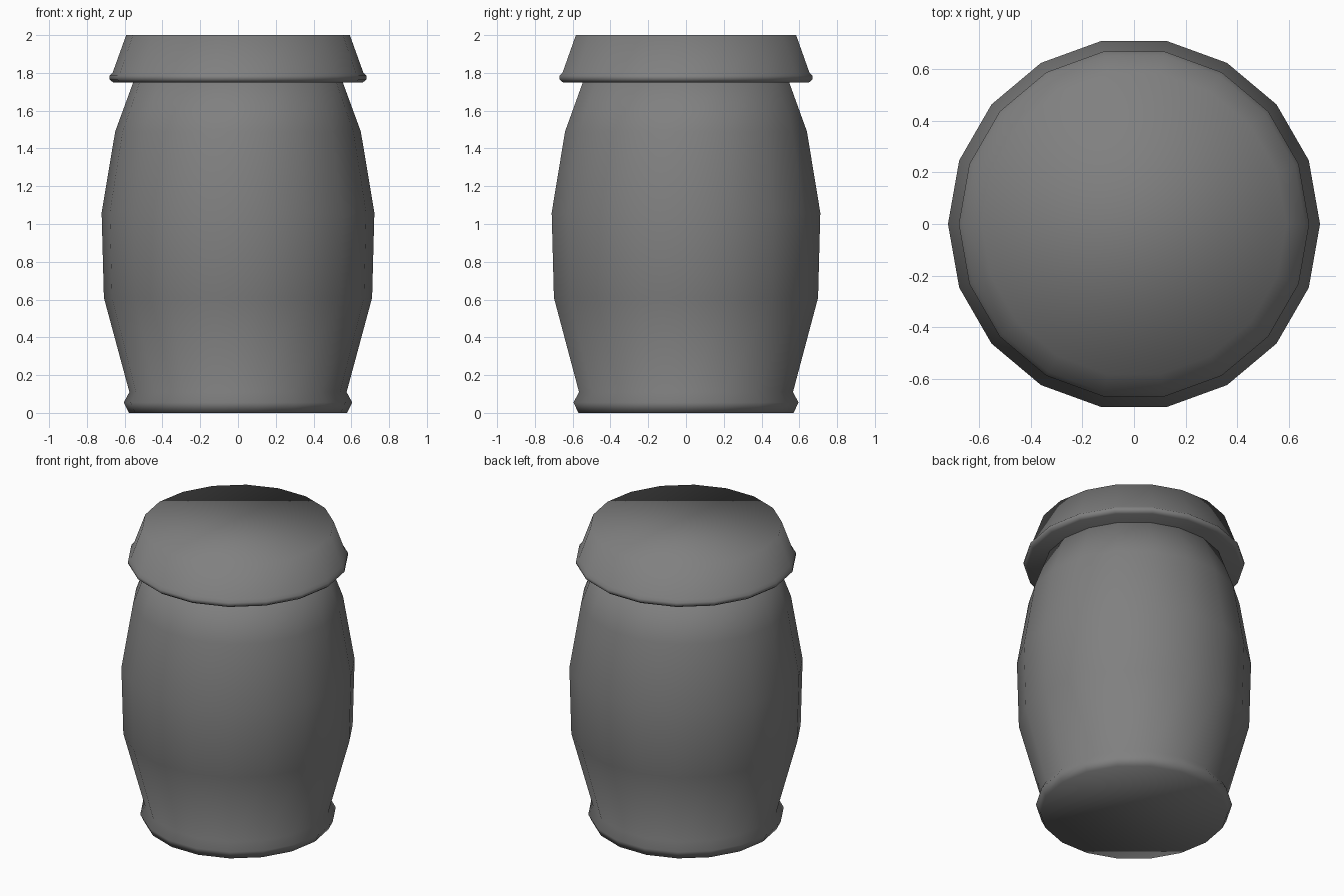
import bpy
import bmesh
from math import cos, sin, tau

SIDES = 18

cube = bpy.data.objects.get("Cube")
if cube:
    bpy.data.objects.remove(cube, do_unlink=True)


def make_material(name, color):
    mat = bpy.data.materials.new(name)
    mat.use_nodes = True
    mat.diffuse_color = color
    mat.node_tree.nodes["Principled BSDF"].inputs["Base Color"].default_value = color
    return mat


def lathe(name, profile, mat):
    """Spin (radius, height) points, listed bottom to top, into a closed solid."""
    bm = bmesh.new()
    rings = [[bm.verts.new((r * cos(tau * i / SIDES), r * sin(tau * i / SIDES), z))
              for i in range(SIDES)] for r, z in profile]
    for low, high in zip(rings, rings[1:]):
        for i in range(SIDES):
            j = (i + 1) % SIDES
            bm.faces.new((low[i], low[j], high[j], high[i]))
    bm.faces.new(rings[0][::-1])
    bm.faces.new(rings[-1])
    for face in bm.faces:
        face.smooth = True
    mesh = bpy.data.meshes.new(name)
    bm.to_mesh(mesh)
    bm.free()
    mesh.materials.append(mat)
    obj = bpy.data.objects.new(name, mesh)
    bpy.context.collection.objects.link(obj)
    return obj


grey = make_material("mid_grey", (0.216, 0.216, 0.216, 1))

# Bulging body with a small foot ring, its neck tucked up inside the lid
lathe("jar_body", [(0.578, 0), (0.605, 0.055), (0.575, 0.11), (0.71, 0.61),
                   (0.722, 1.06), (0.65, 1.49), (0.54, 1.79)], grey)

# Tapered lid with a rounded lip around its lower edge
lathe("jar_lid", [(0.662, 1.75), (0.68, 1.765), (0.68, 1.785),
                  (0.664, 1.8), (0.592, 2)], grey)
